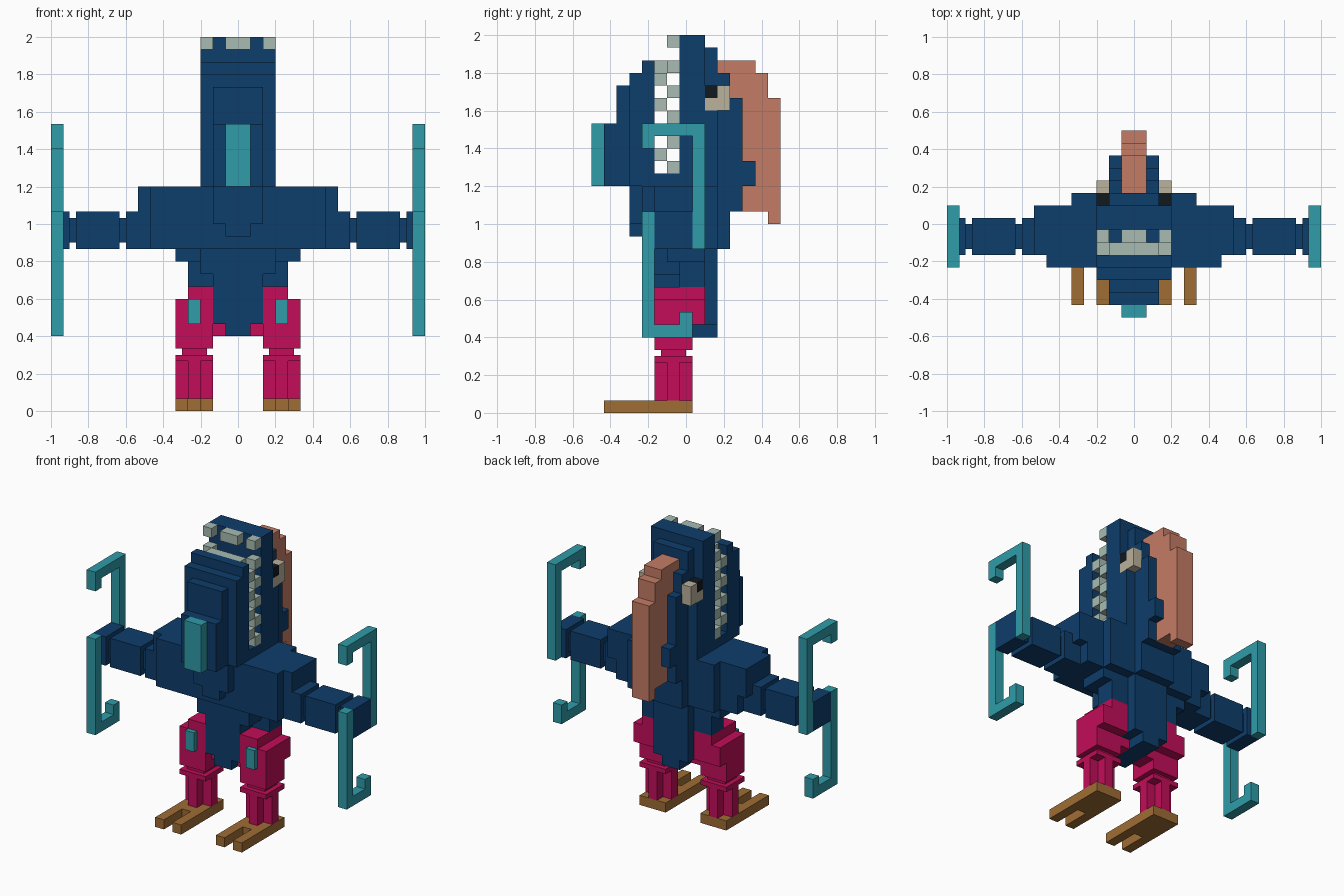
import bpy
import bmesh
from mathutils import Matrix, Vector

cube = bpy.data.objects.get("Cube")
if cube:
    bpy.data.objects.remove(cube, do_unlink=True)

U = 1 / 15  # edge of one block


def material(name, hex_code):
    def linear(c):
        return c / 12.92 if c <= 0.04045 else ((c + 0.055) / 1.055) ** 2.4
    rgb = [linear(int(hex_code[i:i + 2], 16) / 255) for i in (0, 2, 4)]
    m = bpy.data.materials.new(name)
    m.use_nodes = True
    m.diffuse_color = (*rgb, 1)
    m.node_tree.nodes["Principled BSDF"].inputs["Base Color"].default_value = (*rgb, 1)
    return m


NAVY = material("navy", "0D3D6B")
TEAL = material("teal", "2F9CA9")
PINK = material("crimson", "C20D59")
BROWN = material("brown", "9F6D34")
CORAL = material("coral", "C47C65")
PALE = material("pale_green", "A8BCB2")
BEIGE = material("beige", "BBB29C")
BLACK = material("black", "10191F")


def part(name, mat, boxes, mirror=False):
    """Blocks as (x0, x1, y0, y1, z0, z1) in block units, y counted from the front."""
    bm = bmesh.new()
    for x0, x1, y0, y1, z0, z1 in boxes:
        lo = Vector((x0, y0 - 7.5, z0)) * U
        hi = Vector((x1, y1 - 7.5, z1)) * U
        bmesh.ops.create_cube(bm, size=1, matrix=Matrix.Translation((lo + hi) / 2)
                              @ Matrix.Diagonal((*(hi - lo), 1)))
    mesh = bpy.data.meshes.new(name)
    bm.to_mesh(mesh)
    bm.free()
    mesh.materials.append(mat)
    obj = bpy.data.objects.new(name, mesh)
    bpy.context.collection.objects.link(obj)
    if mirror:
        mod = obj.modifiers.new("mirror", "MIRROR")
        mod.use_mirror_merge = False
    return obj


def wide(w, *rest):
    """Block centred on x = 0 with half width w."""
    return (-w, w, *rest)


# Torso, waist and pelvis
part("torso", NAVY, [
    wide(7, 4, 9, 13, 18),
    wide(8, 5, 9, 15, 18),
    wide(5, 9, 10, 13, 18),
    wide(2, 10, 11, 13, 18),
    wide(2, 11, 12, 16, 18)])
part("chin", NAVY, [wide(2, 3, 4, 15, 18), wide(1, 3, 4, 14, 15)])
part("waist", NAVY, [
    wide(5, 6, 9, 12, 13),
    wide(4, 7, 9, 10, 12),
    wide(3, 5, 9, 11, 13)])
part("pelvis", NAVY, [wide(2, 5, 10, 7, 13), wide(1, 5, 10, 6, 7)])

# Front jaw, stepping forward and down
part("front_jaw", NAVY, [
    wide(3, 4, 5, 18, 28),
    wide(3, 3, 4, 18, 27),
    wide(2, 2, 3, 18, 26),
    wide(2, 1, 2, 18, 23)])
part("mouth_floor", NAVY, [wide(3, 5, 7, 18, 19)])
part("front_plate", TEAL, [wide(1, 0, 1, 18, 23)])

# Rear head half
part("head", NAVY, [
    wide(3, 7, 9, 18, 30),
    wide(2, 9, 10, 18, 29),
    wide(3, 9, 10, 18, 24),
    wide(2, 10, 11, 18, 27),
    wide(2, 11, 12, 18, 25),
    wide(2, 12, 13, 18, 20)])

# Interlocking teeth
part("head_side_teeth", PALE,
     [(2, 3, 6, 7, z, z + 1) for z in range(19, 30, 2)], mirror=True)
part("head_top_tooth", PALE, [wide(1, 6, 7, 29, 30)])
part("jaw_side_teeth", PALE,
     [(2, 3, 5, 6, z, z + 1) for z in range(20, 27, 2)], mirror=True)
part("jaw_top_tooth", PALE, [wide(2, 5, 6, 27, 28)])

# Eyes
part("eyes", BEIGE, [(2, 3, 9, 11, 24, 25), (2, 3, 10, 11, 25, 26)], mirror=True)
part("pupils", BLACK, [(2, 3, 9, 10, 25, 26)], mirror=True)

# Fin down the back of the head
part("back_fin", CORAL, [
    wide(1, 10, 13, 18, 28),
    wide(1, 12, 13, 16, 18),
    wide(1, 13, 14, 16, 27),
    wide(1, 14, 15, 15, 25)])

# Arms with thin joints
part("arms", NAVY, [
    (7, 9, 5, 8, 13, 16),
    (9, 9.5, 5.5, 7.5, 13.5, 15.5),
    (9.5, 13, 5, 8, 13, 16),
    (13, 13.5, 5.5, 7.5, 13.5, 15.5),
    (13.5, 15, 5, 8, 13, 16)], mirror=True)

# Hooked blades above and below each hand
part("upper_hooks", TEAL, [
    (14, 15, 8, 9, 13, 23),
    (14, 15, 4, 8, 22, 23),
    (14, 15, 4, 5, 21, 22)], mirror=True)
part("lower_hooks", TEAL, [
    (14, 15, 4, 5, 6, 16),
    (14, 15, 5, 8, 6, 7),
    (14, 15, 7, 8, 7, 8)], mirror=True)

# Legs
part("thighs", PINK, [
    (2, 4, 5, 8, 5, 10),
    (4, 5, 5, 8, 5, 9),
    (2, 4, 8, 9, 7, 10),
    (4, 5, 8, 9, 7, 9),
    (1, 2, 6, 8, 6, 7)], mirror=True)
part("knee_joints", PINK, [(2.5, 4.5, 5.5, 7.5, 4.5, 5)], mirror=True)
part("shins", PINK, [(2, 5, 6, 7, 1, 4.5), (3, 4, 5, 8, 1, 4.5),
                     (2, 5, 5, 8, 4, 4.5)], mirror=True)
part("knee_pads", TEAL, [(3, 4, 4.5, 5, 7, 9)], mirror=True)

# Feet with two toes each
part("feet", BROWN, [
    (2, 5, 4, 8, 0, 1),
    (2, 3, 1, 4, 0, 1),
    (4, 5, 1, 4, 0, 1)], mirror=True)
